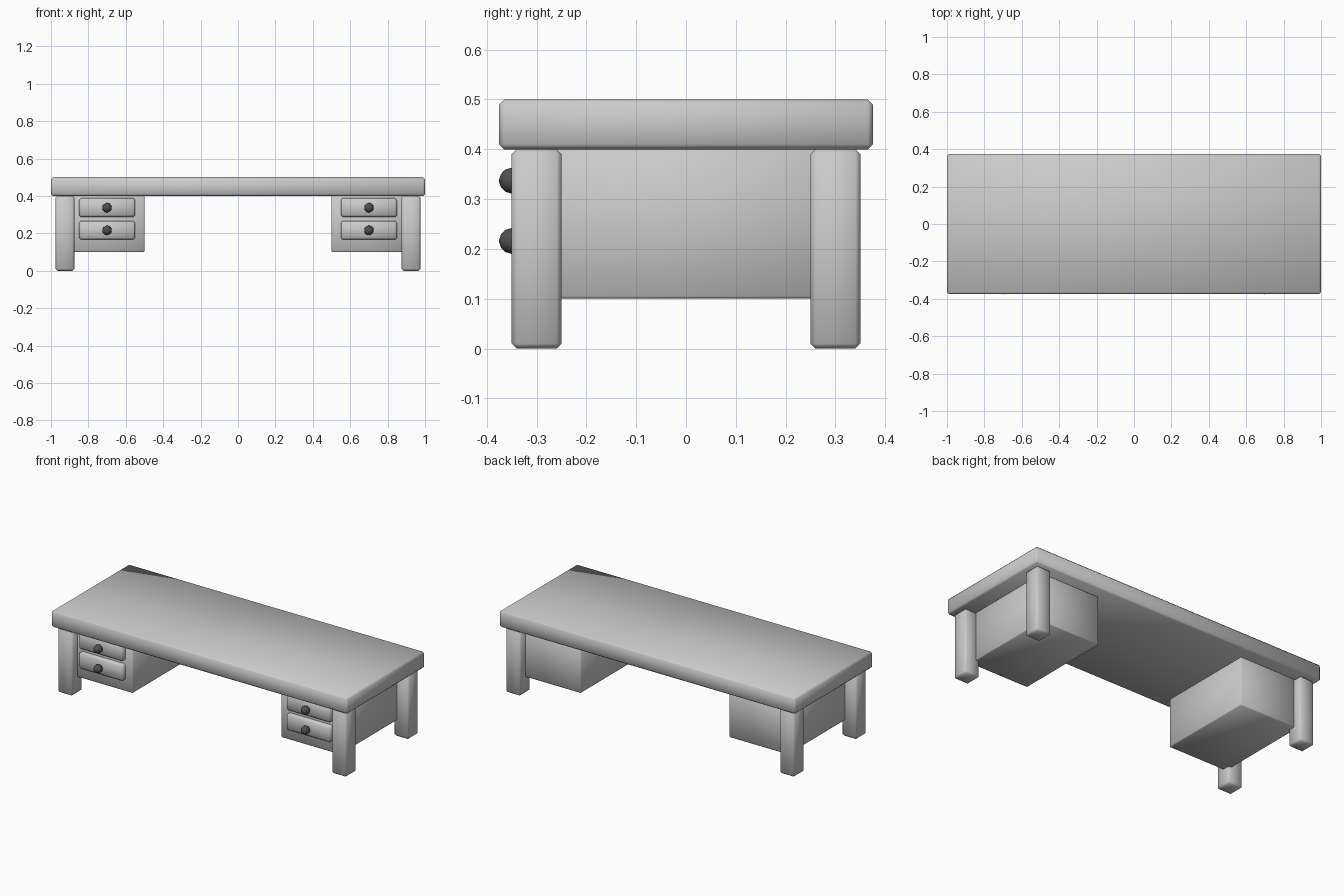
import bpy

if "Cube" in bpy.data.objects:
    bpy.data.objects.remove(bpy.data.objects["Cube"])

dark = bpy.data.materials.new("dark_knob")
dark.diffuse_color = (0.08, 0.08, 0.08, 1)
dark.use_nodes = True
dark.node_tree.nodes["Principled BSDF"].inputs["Base Color"].default_value = dark.diffuse_color


def box(name, center, size, bevel):
    bpy.ops.mesh.primitive_cube_add(size=1, location=center)
    ob = bpy.context.object
    ob.name = name
    ob.scale = size
    bpy.ops.object.transform_apply(location=False, rotation=False, scale=True)
    mod = ob.modifiers.new("Bevel", "BEVEL")
    mod.width = bevel
    mod.segments = 1
    bpy.ops.object.shade_smooth()
    return ob


# Desk top
box("desk_top", (0, 0, 0.45), (2, 0.75, 0.1), 0.01)

for side, sx in (("left", -1), ("right", 1)):
    # Legs
    for end, sy in (("front", -1), ("back", 1)):
        box(f"{end}_{side}_leg", (sx * 0.925, sy * 0.3, 0.2), (0.1, 0.1, 0.4), 0.01)

    # Drawer cabinet
    box(f"{side}_cabinet", (sx * 0.7, 0, 0.25), (0.4, 0.6, 0.3), 0.005)

    # Drawer fronts with round knobs
    for level, z in (("lower", 0.217), ("upper", 0.338)):
        box(f"{side}_{level}_drawer", (sx * 0.7, -0.3, z), (0.3, 0.05, 0.1), 0.01)
        bpy.ops.mesh.primitive_ico_sphere_add(
            subdivisions=2, radius=0.026, location=(sx * 0.7, -0.35, z - 0.001))
        knob = bpy.context.object
        knob.name = f"{side}_{level}_knob"
        knob.data.materials.append(dark)
        bpy.ops.object.shade_smooth()
